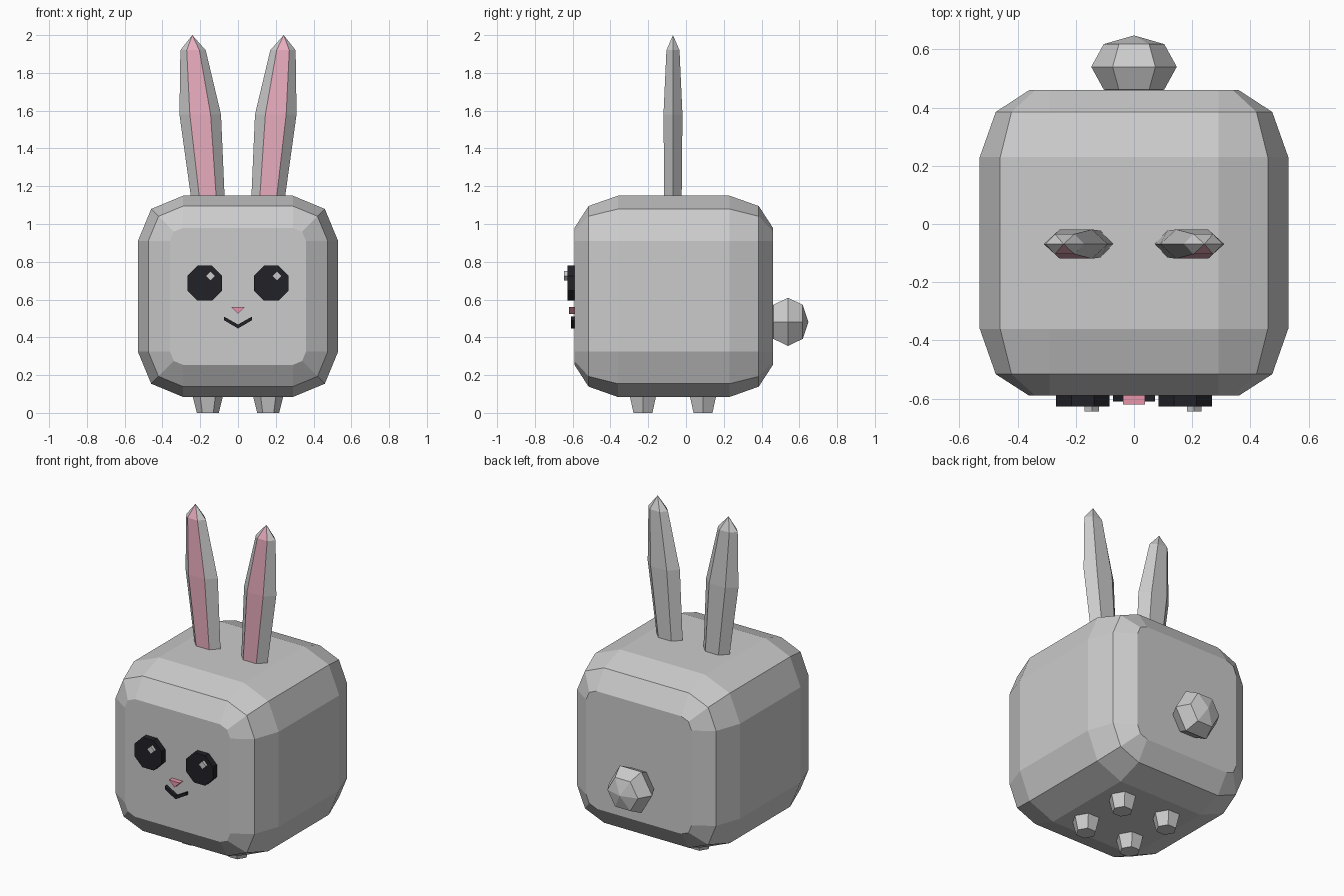
import bpy, bmesh
from math import cos, sin, pi, radians

if "Cube" in bpy.data.objects:
    bpy.data.objects.remove(bpy.data.objects["Cube"])


def material(name, rgb):
    m = bpy.data.materials.new(name)
    m.diffuse_color = (*rgb, 1)
    m.use_nodes = True
    m.node_tree.nodes["Principled BSDF"].inputs["Base Color"].default_value = m.diffuse_color
    return m


DARK = material("black", (0.015, 0.015, 0.02))
PINK = material("pink", (0.80, 0.30, 0.40))
EAR_PINK = material("ear pink", (0.82, 0.42, 0.52))


def loft(name, rings, mats=()):
    """Skin a list of point rings; a one-point ring is a tip, open ends are capped."""
    bm = bmesh.new()
    loops = [[bm.verts.new(p) for p in ring] for ring in rings]
    for a, b in zip(loops, loops[1:]):
        n = max(len(a), len(b))
        for i in range(n):
            j = (i + 1) % n
            if len(b) == 1:
                bm.faces.new((a[i], a[j], b[0]))
            elif len(a) == 1:
                bm.faces.new((a[0], b[j], b[i]))
            else:
                bm.faces.new((a[i], a[j], b[j], b[i]))
    for end in (loops[0], loops[-1]):
        if len(end) > 2:
            bm.faces.new(end)
    bmesh.ops.recalc_face_normals(bm, faces=bm.faces)
    mesh = bpy.data.meshes.new(name)
    bm.to_mesh(mesh)
    bm.free()
    for m in mats:
        mesh.materials.append(m)
    obj = bpy.data.objects.new(name, mesh)
    bpy.context.collection.objects.link(obj)
    return obj


def ring_z(cx, cy, z, rx, ry, n=6):
    return [(cx + rx * cos(2 * pi * i / n), cy + ry * sin(2 * pi * i / n), z) for i in range(n)]


def ring_y(cx, y, cz, r, n=6, turn=0):
    return [(cx + r * cos(2 * pi * i / n + turn), y, cz + r * sin(2 * pi * i / n + turn))
            for i in range(n)]


def prism_y(name, outline, y0, y1, mats=()):
    return loft(name, [[(x, y, z) for x, z in outline] for y in (y0, y1)], mats)


# Body: rounded square cross-sections, shrinking toward front and back
def body_ring(y, inset):
    r = 0.24 - inset
    return [(sx * 0.29 + r * cos(radians(a + k)), y, 0.617 + sz * 0.293 + r * sin(radians(a + k)))
            for sx, sz, a in ((1, 1, 0), (-1, 1, 90), (-1, -1, 180), (1, -1, 270))
            for k in (0, 45, 90)]


loft("body", [body_ring(y, d) for y, d in (
    (-0.59, 0.17), (-0.516, 0.055), (-0.36, 0), (0.23, 0), (0.385, 0.055), (0.46, 0.17))])

# Tail: six-sided low-poly ball pointing backward
loft("tail", [[(0, 0.43, 0.482)]] + [ring_y(0, y, 0.482, r) for y, r in (
    (0.462, 0.104), (0.54, 0.147), (0.618, 0.104))] + [[(0, 0.648, 0.482)]])

# Mouth and nose
prism_y("mouth", [(-0.073, 0.509), (0, 0.468), (0.073, 0.509), (0.073, 0.49),
                  (0, 0.447), (-0.073, 0.49)], -0.61, -0.57, [DARK])
prism_y("nose", [(-0.037, 0.561), (0.037, 0.561), (0, 0.524)], -0.62, -0.57, [PINK])

for side, s in (("left", -1), ("right", 1)):
    # Eye disc with a small diamond highlight
    eye_x = s * 0.176
    loft(side + "_eye", [ring_y(eye_x, y, 0.687, 0.1, 8, pi / 8) for y in (-0.627, -0.57)], [DARK])
    loft(side + "_eye_highlight",
         [ring_y(eye_x + 0.031, y, 0.725, 0.025, 4) for y in (-0.645, -0.61)])

    # Ear: tapered hexagon leaning outward, front strip pink
    rings = [ring_z(s * x, -0.069, z, rx, ry) for z, x, rx, ry in (
        (1.12, 0.158, 0.088, 0.053), (1.58, 0.2, 0.11, 0.058), (1.92, 0.238, 0.067, 0.04))]
    ear = loft(side + "_ear", rings + [[(s * 0.242, -0.069, 2.0)]])
    ear.data.materials.append(material("fur", (0.8, 0.8, 0.8)))
    ear.data.materials.append(EAR_PINK)
    for f in ear.data.polygons:
        if f.normal.y < -0.5 and abs(f.normal.x) < 0.4:
            f.material_index = 1

    # Feet: short tapered hexagonal stubs
    for end, y in (("front", -0.228), ("back", 0.09)):
        loft(f"{side}_{end}_foot", [ring_z(s * 0.16, y, z, r, r) for z, r in (
            (0, 0.058), (0.12, 0.088))])
